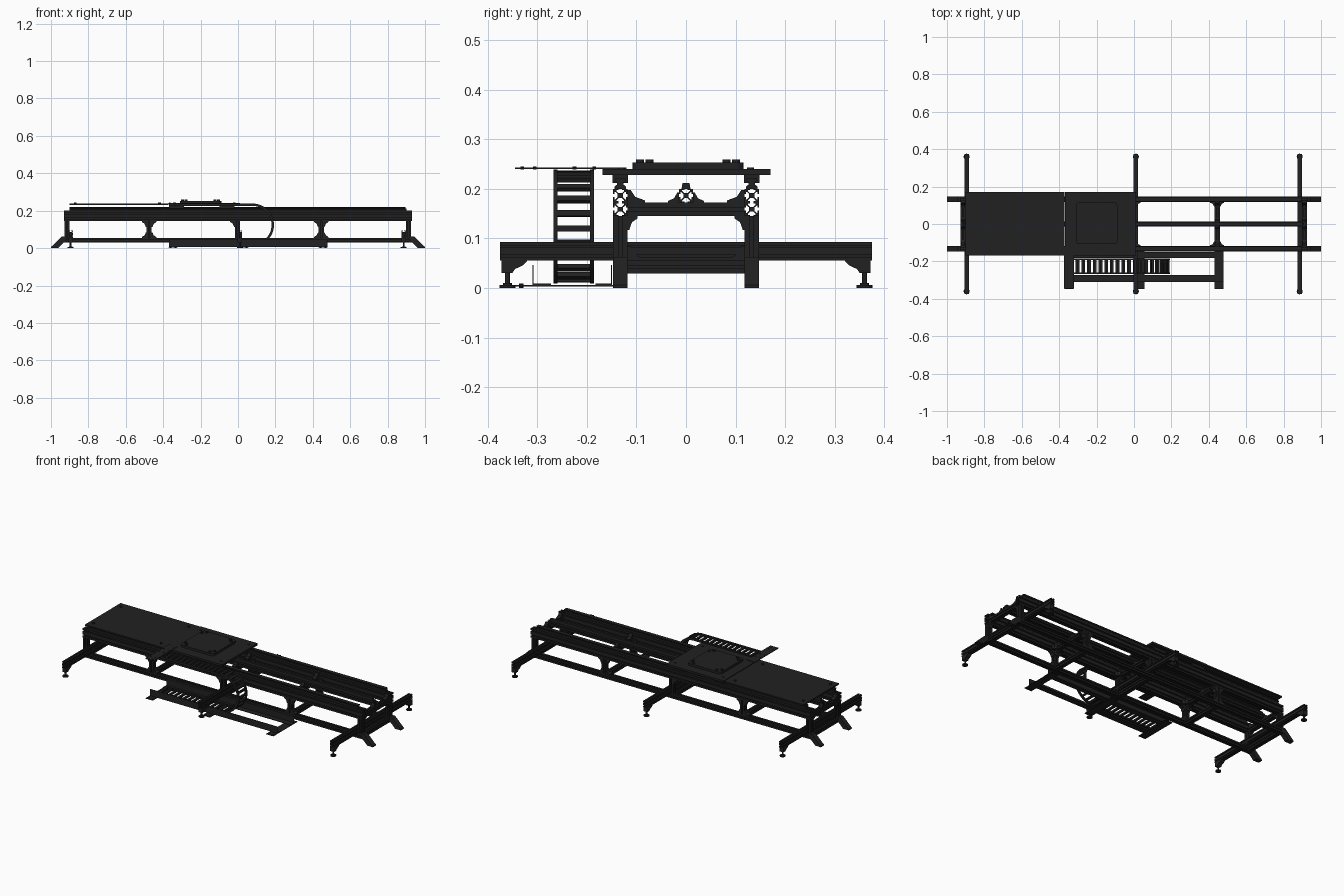
import bpy, bmesh, math
from mathutils import Vector

if "Cube" in bpy.data.objects:
    bpy.data.objects.remove(bpy.data.objects["Cube"])

MAT = bpy.data.materials.new("dark_metal")
MAT.diffuse_color = (0.015, 0.015, 0.015, 1)
MAT.use_nodes = True
MAT.node_tree.nodes["Principled BSDF"].inputs["Base Color"].default_value = MAT.diffuse_color


def finish(name, bm):
    bmesh.ops.recalc_face_normals(bm, faces=bm.faces)
    me = bpy.data.meshes.new(name)
    bm.to_mesh(me)
    bm.free()
    me.materials.append(MAT)
    ob = bpy.data.objects.new(name, me)
    bpy.context.collection.objects.link(ob)
    return ob


def place(axis, u, v, t):
    return {'x': (t, u, v), 'y': (u, t, v), 'z': (u, v, t)}[axis]


def add_prism(bm, axis, pts, a, b):
    lo = [bm.verts.new(place(axis, u, v, a)) for u, v in pts]
    hi = [bm.verts.new(place(axis, u, v, b)) for u, v in pts]
    bm.faces.new(lo[::-1])
    bm.faces.new(hi)
    n = len(pts)
    for i in range(n):
        j = (i + 1) % n
        bm.faces.new((lo[i], lo[j], hi[j], hi[i]))


def prism(name, axis, pts, a, b):
    bm = bmesh.new()
    add_prism(bm, axis, pts, a, b)
    return finish(name, bm)


def box(name, x0, x1, y0, y1, z0, z1):
    return prism(name, 'z', [(x0, y0), (x1, y0), (x1, y1), (x0, y1)], z0, z1)


def disc(name, x, y, z0, z1, r, n=20):
    pts = [(x + r * math.cos(i * math.tau / n), y + r * math.sin(i * math.tau / n)) for i in range(n)]
    return prism(name, 'z', pts, z0, z1)


# slotted extrusion cross-section: one side turned four times
SIDE = [(1, -1), (1, -.22), (.82, -.22), (.82, -.55), (.68, -.55), (.36, -.24),
        (.36, .24), (.68, .55), (.82, .55), (.82, .22), (1, .22)]
SLOT = []
for k in range(4):
    for u, v in SIDE:
        for _ in range(k):
            u, v = -v, u
        SLOT.append((u, v))


def beam(name, axis, u0, u1, v0, v1, a, b, cells=1):
    bm = bmesh.new()
    hu, hv = (u1 - u0) / 2, (v1 - v0) / 2 / cells
    for c in range(cells):
        cv = v0 + hv * (2 * c + 1)
        add_prism(bm, axis, [((u0 + u1) / 2 + u * hu, cv + v * hv) for u, v in SLOT], a, b)
    return finish(name, bm)


def gusset(name, axis, u, v, du, dv, a, b):
    shape = [(0, 0), (1, 0), (1, .18), (.45, .45), (.18, 1), (0, 1)]
    return prism(name, axis, [(u + p * du, v + q * dv) for p, q in shape], a, b)


Y0, Y1 = 0.118, 0.147       # inner and outer face of the side frames
W = 0.0135                  # half width of posts
END_X, MID_X = (-0.915, 0.912), (-0.475, -0.003, 0.445)

# side frames
for s, side in ((-1, "front"), (1, "back")):
    a, b = sorted((s * Y0, s * Y1))
    m = (a + b) / 2
    beam(side + "_upper_rail", 'x', a, b, 0.145, 0.2, -0.93, 0.93, 2)
    beam(side + "_lower_rail", 'x', a, b, 0.029, 0.055, -0.93, 0.93)
    guide = [(-.012, .2), (.012, .2), (.012, .204), (.007, .208), (.007, .213), (.011, .217),
             (.011, .221), (-.011, .221), (-.011, .217), (-.007, .213), (-.007, .208), (-.012, .204)]
    prism(side + "_guide_rail", 'x', [(m + u, v) for u, v in guide], -0.9, 0.895)
    for x in (-0.33, -0.06):
        box(side + "_carriage", x - 0.04, x + 0.04, m - 0.016, m + 0.016, 0.212, 0.228)
    for x in END_X + MID_X:
        beam(side + "_post", 'z', x - W, x + W, a, b, 0.055, 0.145)
    for x in MID_X:
        for d in (-1, 1):
            if x == MID_X[1] and d > 0:
                continue
            gusset(side + "_post_top_gusset", 'y', x + d * W, 0.145, d * .025, -.032, a + .002, b - .002)
            if x != MID_X[1]:
                gusset(side + "_post_base_gusset", 'y', x + d * W, 0.055, d * .025, .028, a + .002, b - .002)
    # sloping end struts with floor plates
    for d in (-1, 1):
        strut = [(.92, .03), (.92, .062), (.942, .062), (.99, .015), (1, .006), (1, 0), (.962, 0), (.955, .008), (.932, .03)]
        prism(side + "_end_strut", 'y', [(d * u, v) for u, v in strut], a, b)

# cross members between the frames
for x in END_X + MID_X:
    beam("upper_cross_member", 'y', x - W, x + W, 0.145, 0.172, -Y0, Y0)
    beam("lower_cross_member", 'y', x - W, x + W, 0.029, 0.055, -Y0, Y0)
    for s in (-1, 1):
        gusset("cross_top_gusset", 'x', s * Y0, 0.172, -s * .035, .026, x - .011, x + .011)
        gusset("cross_under_gusset", 'x', s * Y0, 0.145, -s * .02, -.028, x - .011, x + .011)
        gusset("centre_rail_gusset", 'x', s * .014, 0.172, s * .022, .02, x - .011, x + .011)
        if x in MID_X:
            for d in (-1, 1):
                gusset("cross_side_gusset", 'z', x + d * W, s * Y0, d * .024, -s * .024, .147, .17)

# centre rail and rack
beam("centre_rail", 'x', -0.014, 0.014, 0.172, 0.2, -0.91, 0.91)
prism("centre_rack", 'x', [(-.009, .2), (.009, .2), (.007, .212), (-.007, .212)], -0.9, 0.9)

# outrigger beams with levelling feet
for x in (-0.895, 0.01, 0.886):
    beam("outrigger_beam", 'y', x - .0125, x + .0125, 0.055, 0.093, -0.375, 0.375, 2)
    for s in (-1, 1):
        bracket = [(.32, .055), (.372, .055), (.372, .03), (.35, .03), (.345, .038), (.328, .046)]
        prism("outrigger_bracket", 'x', [(s * u, v) for u, v in bracket], x - .0125, x + .0125)
        disc("foot_stem", x, s * 0.36, 0.008, 0.03, 0.005, 12)
        disc("foot_pad", x, s * 0.36, 0, 0.006, 0.016)
        disc("foot_collar", x, s * 0.36, 0.006, 0.01, 0.009)
        gusset("outrigger_gusset", 'x', s * Y0, 0.055, -s * .03, .03, x - .011, x + .011)

# travelling platform
box("platform_deck", -0.9, -0.372, -0.168, 0.17, 0.23, 0.238)
box("platform_carriage_plate", -0.37, 0.012, -0.168, 0.17, 0.228, 0.24)
for x in (-0.87, -0.42, -0.34, -0.02):
    for y in (-0.13, 0.13):
        disc("deck_bolt", x, y, 0.237, 0.243, 0.007, 12)

# mounting plate with rounded corners and bolts
CX, CY, R = -0.2, 0.004, 0.018
pts = []
for k, (sx, sy) in enumerate(((1, 1), (-1, 1), (-1, -1), (1, -1))):
    for i in range(6):
        t = (k + i / 5) * math.pi / 2
        pts.append((CX + sx * (.111 - R) + R * math.cos(t), CY + sy * (.112 - R) + R * math.sin(t)))
prism("mounting_plate", 'z', pts, 0.24, 0.253)
for sx in (-1, 1):
    for sy in (-1, 1):
        for u, v in ((.097, .078), (.078, .097)):
            disc("mounting_bolt", CX + sx * u, CY + sy * v, 0.253, 0.259, 0.008, 12)

# cable chain path: upper run, half turn, lower run
AX, AZ, AR = 0.078, 0.124, 0.108
path = [(-0.34, AZ + AR), (AX, AZ + AR)]
path += [(AX + AR * math.sin(i * math.pi / 24), AZ + AR * math.cos(i * math.pi / 24)) for i in range(1, 25)]
path.append((-0.34, AZ - AR))
path = [Vector(p) for p in path]


def normal(i):
    t = (path[min(i + 1, len(path) - 1)] - path[max(i - 1, 0)]).normalized()
    return Vector((-t.y, t.x))


outer = [p + normal(i) * .0065 for i, p in enumerate(path)]
inner = [p - normal(i) * .0065 for i, p in enumerate(path)]
for y in (-0.267, -0.193):
    prism("cable_chain_side", 'y', [tuple(p) for p in outer + inner[::-1]], y, y + 0.008)

# chain rungs at even spacing along the path
bm = bmesh.new()
PITCH, travelled = 0.0305, 0.012
for p, q in zip(path, path[1:]):
    d = (q - p).normalized()
    n = Vector((-d.y, d.x))
    length = (q - p).length
    while travelled < length:
        c = p + d * travelled
        quad = [c + d * u + n * v for u, v in ((-.006, -.005), (.006, -.005), (.006, .005), (-.006, .005))]
        add_prism(bm, 'y', [tuple(c) for c in quad], -0.26, -0.192)
        travelled += PITCH
    travelled -= length
finish("cable_chain_rungs", bm)

# upper arm carrying the chain
box("chain_arm", -0.375, -0.32, -0.345, -0.12, 0.2395, 0.2425)
for x in (-0.365, -0.335):
    for y in (-0.33, -0.305, -0.225, -0.185):
        disc("chain_arm_bolt", x, y, 0.2385, 0.2445, 0.004, 10)

# lower chain tray: two angle sheets on floor brackets
box("tray_front_floor", -0.37, 0.478, -0.309, -0.272, 0.006, 0.009)
box("tray_front_wall", -0.37, 0.478, -0.309, -0.307, 0.006, 0.046)
box("tray_back_floor", -0.37, 0.478, -0.182, -0.149, 0.006, 0.009)
box("tray_back_wall", -0.37, 0.478, -0.151, -0.149, 0.006, 0.046)
for x in (-0.347, 0.033, 0.455):
    box("tray_bracket", x - .024, x + .024, -0.348, -0.12, 0.003, 0.006)
    for d in (-.013, .013):
        disc("tray_bolt", x + d, -0.332, 0, 0.009, 0.005, 10)
